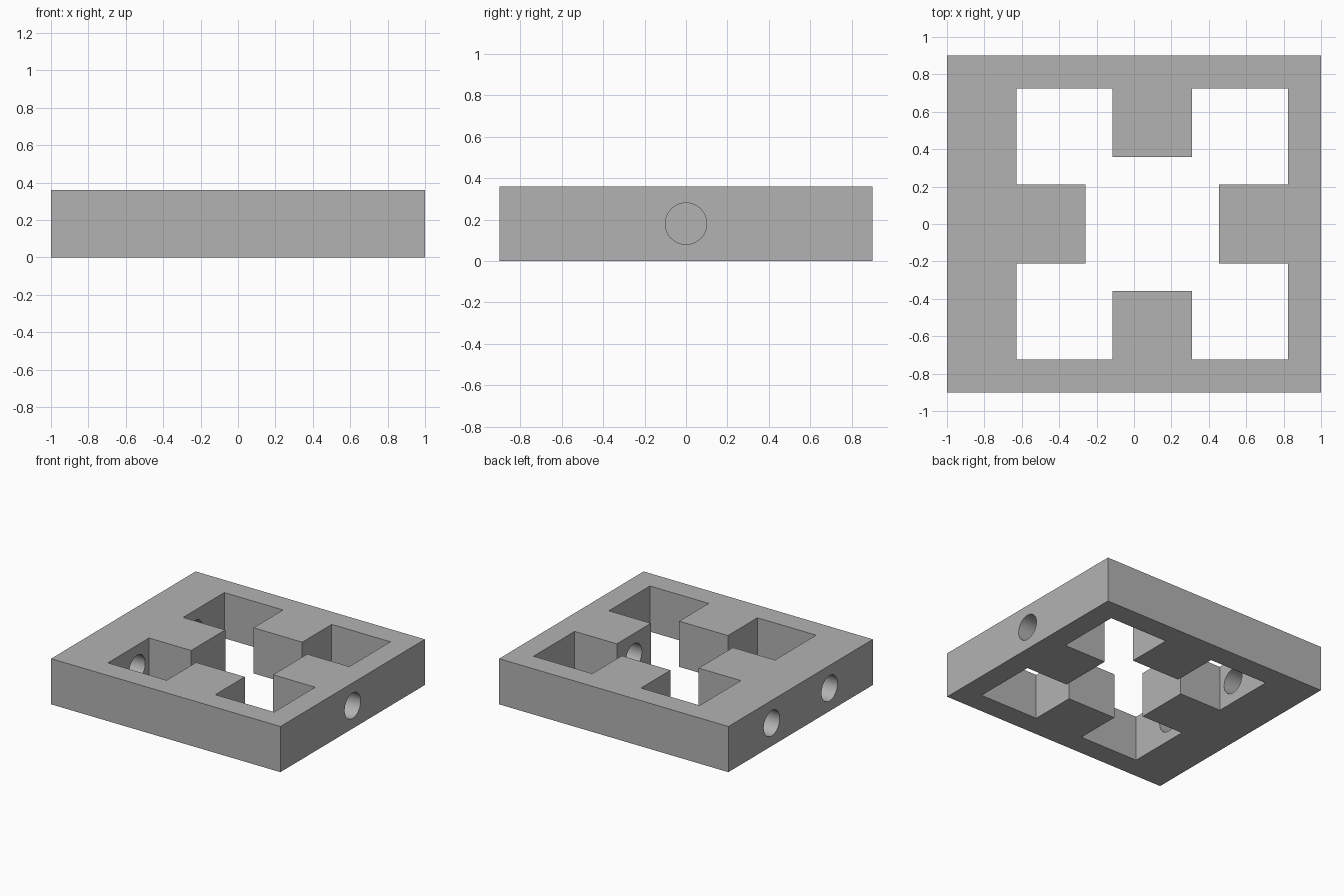
import bpy, bmesh, math
from mathutils import Matrix, Vector

cube = bpy.data.objects.get("Cube")
if cube:
    bpy.data.objects.remove(cube, do_unlink=True)

HEIGHT = 0.36
CENTRE_X = 0.0975      # centre of the opening, offset toward the thin wall
POCKET = 0.725         # half width of the opening
TAB = 0.2125           # half width of each tab
REACH = 0.3575         # distance from the opening centre to a tab end
HOLE_R = 0.1

grey = bpy.data.materials.new("plain grey")
grey.use_nodes = True
grey.diffuse_color = (0.45, 0.45, 0.45, 1)
grey.node_tree.nodes["Principled BSDF"].inputs["Base Color"].default_value = grey.diffuse_color


def add_object(name, bm):
    bmesh.ops.recalc_face_normals(bm, faces=bm.faces)
    mesh = bpy.data.meshes.new(name)
    bm.to_mesh(mesh)
    bm.free()
    mesh.materials.append(grey)
    obj = bpy.data.objects.new(name, mesh)
    bpy.context.collection.objects.link(obj)
    return obj


def prism(name, outline, z0, z1):
    bm = bmesh.new()
    base = bm.faces.new([bm.verts.new((x, y, z0)) for x, y in outline])
    top = bmesh.ops.extrude_face_region(bm, geom=[base])["geom"]
    verts = [v for v in top if isinstance(v, bmesh.types.BMVert)]
    bmesh.ops.translate(bm, verts=verts, vec=(0, 0, z1 - z0))
    return add_object(name, bm)


def hole_cutter(name, x0, x1, y):
    bm = bmesh.new()
    place = Matrix.Translation(((x0 + x1) / 2, y, HEIGHT / 2)) @ Matrix.Rotation(math.pi / 2, 4, "Y")
    bmesh.ops.create_cone(bm, cap_ends=True, segments=48, radius1=HOLE_R,
                          radius2=HOLE_R, depth=x1 - x0, matrix=place)
    return add_object(name, bm)


def cut(target, cutter):
    cutter.hide_render = True
    mod = target.modifiers.new("cut", "BOOLEAN")
    mod.operation = "DIFFERENCE"
    mod.solver = "EXACT"
    mod.object = cutter
    bpy.context.view_layer.objects.active = target
    bpy.ops.object.modifier_apply(modifier=mod.name)
    bpy.data.objects.remove(cutter, do_unlink=True)


# Rectangular block
frame = prism("frame_block", [(-1, -0.9), (1, -0.9), (1, 0.9), (-1, 0.9)], 0, HEIGHT)

# Opening with four inward tabs: one corner pocket turned four times
corner = [(TAB, REACH), (TAB, POCKET), (POCKET, POCKET), (POCKET, TAB), (REACH, TAB)]
outline = []
for turn in range(4):
    outline += [(x + CENTRE_X, y) for x, y in corner]
    corner = [(y, -x) for x, y in corner]
cut(frame, prism("opening_cutter", outline, -0.1, HEIGHT + 0.1))

# Single bore through the left tab, two bores through the thick right wall
cut(frame, hole_cutter("tab_bore_cutter", 0.3, 1.1, 0))
for side in (-1, 1):
    cut(frame, hole_cutter("wall_bore_cutter", -1.1, -0.5, side * 0.36))

# Smooth bores, sharp block edges
bpy.ops.object.select_all(action="DESELECT")
frame.select_set(True)
bpy.context.view_layer.objects.active = frame
bpy.ops.object.shade_smooth_by_angle(angle=math.radians(30))
